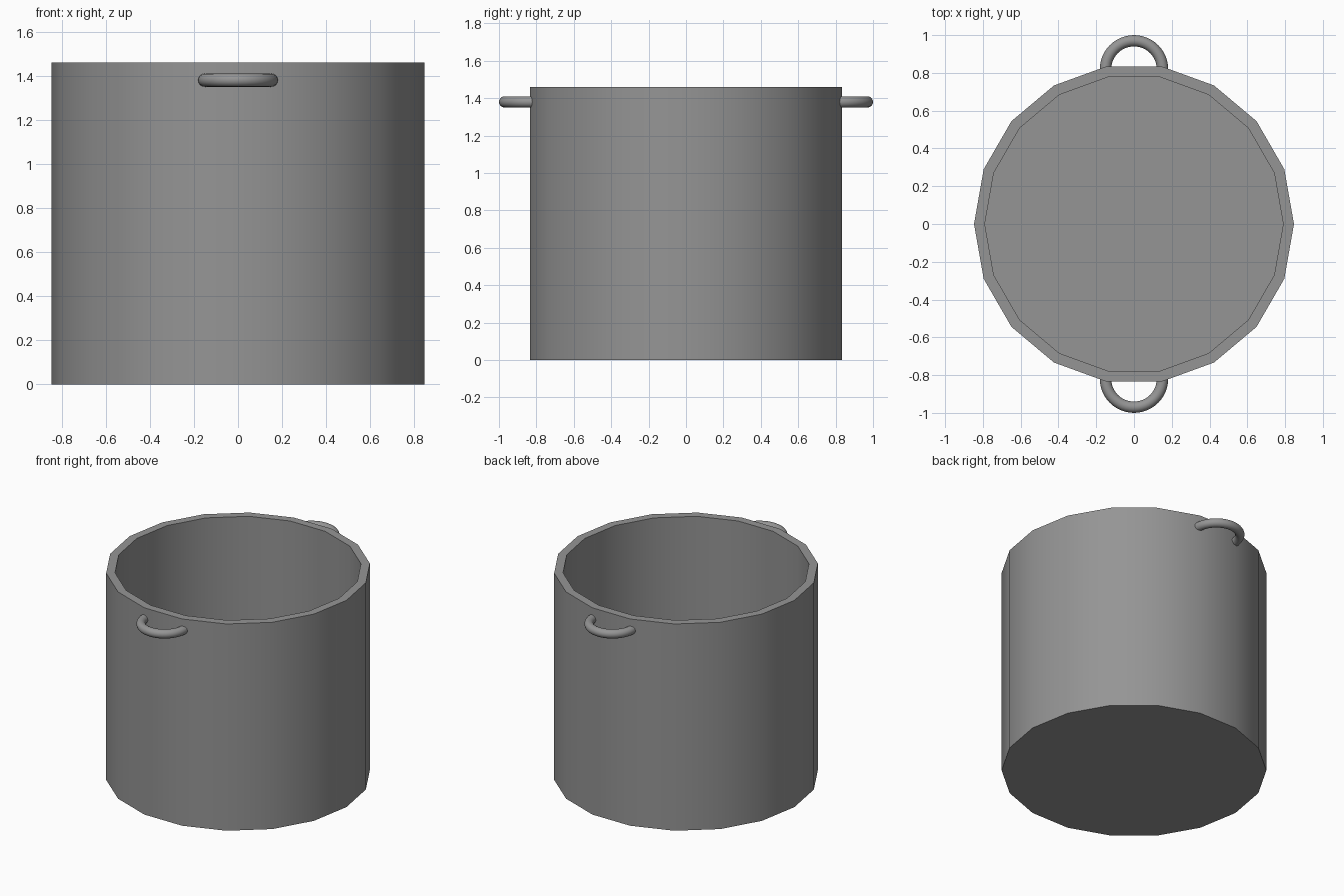
import bpy, bmesh, math

if "Cube" in bpy.data.objects:
    bpy.data.objects.remove(bpy.data.objects["Cube"])

SIDES = 18
grey = bpy.data.materials.new("steel grey")
grey.diffuse_color = (0.3, 0.3, 0.3, 1)
grey.use_nodes = True
grey.node_tree.nodes["Principled BSDF"].inputs["Base Color"].default_value = grey.diffuse_color


def finish(name, bm, angle):
    bmesh.ops.recalc_face_normals(bm, faces=bm.faces)
    mesh = bpy.data.meshes.new(name)
    bm.to_mesh(mesh)
    bm.free()
    mesh.materials.append(grey)
    obj = bpy.data.objects.new(name, mesh)
    bpy.context.collection.objects.link(obj)
    bpy.ops.object.select_all(action='DESELECT')
    obj.select_set(True)
    bpy.context.view_layer.objects.active = obj
    bpy.ops.object.shade_smooth_by_angle(angle=math.radians(angle))
    return obj


def bridge(bm, a, b):
    n = len(a)
    for i in range(n):
        j = (i + 1) % n
        bm.faces.new((a[i], a[j], b[j], b[i]))


# Pot body: outer wall, rim, inner wall and floor
bm = bmesh.new()
rings = []
for r, z in [(0.847, 0), (0.847, 1.46), (0.79, 1.46), (0.79, 0.055)]:
    rings.append([bm.verts.new((r * math.cos(2 * math.pi * k / SIDES),
                                r * math.sin(2 * math.pi * k / SIDES), z))
                  for k in range(SIDES)])
for a, b in zip(rings, rings[1:]):
    bridge(bm, a, b)
bm.faces.new(rings[0])
bm.faces.new(rings[-1])
finish("pot_body", bm, 30)


# Handles: half rings whose ends sit inside the wall
def handle(name, side):
    major, minor, steps, around = 0.151, 0.03, 24, 16
    bm = bmesh.new()
    loops = []
    for s in range(steps + 1):
        t = math.pi * s / steps
        loop = []
        for k in range(around):
            p = 2 * math.pi * k / around
            r = major + minor * math.cos(p)
            loop.append(bm.verts.new((r * math.cos(t),
                                      side * (0.819 + r * math.sin(t)),
                                      1.38 + minor * math.sin(p))))
        loops.append(loop)
    for a, b in zip(loops, loops[1:]):
        bridge(bm, a, b)
    bm.faces.new(loops[0])
    bm.faces.new(loops[-1])
    finish(name, bm, 40)


handle("front_handle", -1)
handle("back_handle", 1)
